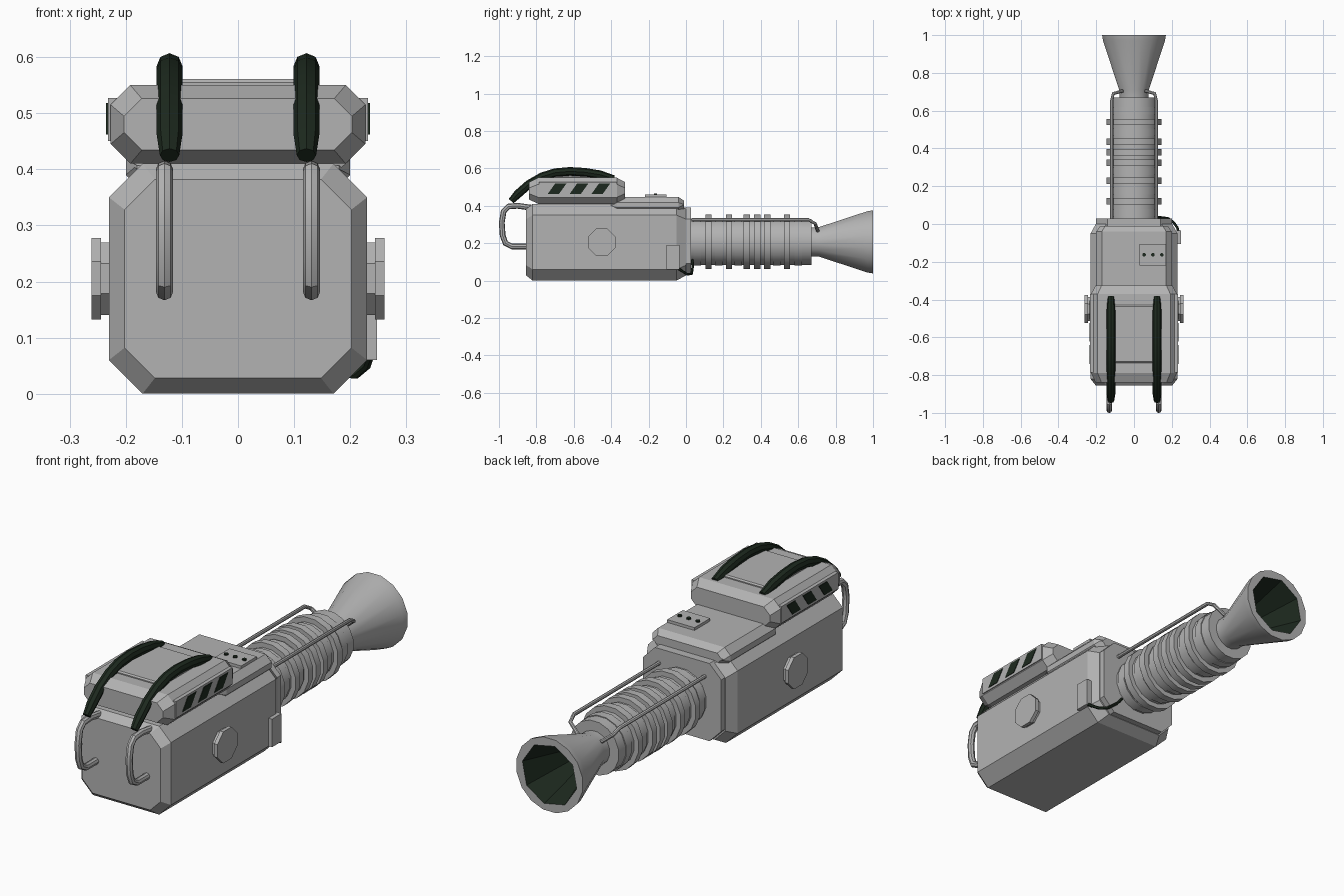
import bpy, bmesh, math
from mathutils import Vector

cube = bpy.data.objects.get("Cube")
if cube:
    bpy.data.objects.remove(cube, do_unlink=True)


def material(name, rgb):
    m = bpy.data.materials.new(name)
    m.use_nodes = True
    m.diffuse_color = (*rgb, 1)
    bsdf = m.node_tree.nodes["Principled BSDF"]
    bsdf.inputs["Base Color"].default_value = (*rgb, 1)
    bsdf.inputs["Roughness"].default_value = 0.8
    return m


GREY = material("light grey metal", (0.45, 0.45, 0.45))
DARK = material("dark green rubber", (0.012, 0.022, 0.013))
AXIS_Z = 0.207


def finish(name, bm, mats, smooth=False):
    bmesh.ops.recalc_face_normals(bm, faces=bm.faces)
    me = bpy.data.meshes.new(name)
    bm.to_mesh(me)
    bm.free()
    for m in mats:
        me.materials.append(m)
    ob = bpy.data.objects.new(name, me)
    bpy.context.collection.objects.link(ob)
    if smooth:
        bpy.ops.object.select_all(action='DESELECT')
        ob.select_set(True)
        bpy.context.view_layer.objects.active = ob
        bpy.ops.object.shade_smooth_by_angle(angle=math.radians(35))
    return ob


def loft(bm, rings):
    """Join equal-length point rings with quads and cap both ends."""
    vs = [[bm.verts.new(p) for p in r] for r in rings]
    n = len(vs[0])
    for a, b in zip(vs, vs[1:]):
        for i in range(n):
            bm.faces.new((a[i], a[(i + 1) % n], b[(i + 1) % n], b[i]))
    caps = [bm.faces.new(vs[0]), bm.faces.new(vs[-1])]
    return caps


def octagon(y, hx, z0, z1, c, cx=0):
    half = [(hx - c, z0), (hx, z0 + c), (hx, z1 - c), (hx - c, z1)]
    pts = half + [(-x, z) for x, z in reversed(half)]
    return [(x + cx, y, z) for x, z in pts]


def chamfered(name, hx, z0, z1, c, y0, y1, inset, front, back):
    """Octagonal prism along y with bevelled ends."""
    bm = bmesh.new()
    small = (hx - inset, z0 + inset, z1 - inset, c * 0.9)
    loft(bm, [octagon(y0, *small), octagon(y0 + front, hx, z0, z1, c),
              octagon(y1 - back, hx, z0, z1, c), octagon(y1, *small)])
    return finish(name, bm, [GREY])


def box(name, lo, hi, mat=GREY, bevel=0):
    bm = bmesh.new()
    bmesh.ops.create_cube(bm, size=1)
    for v in bm.verts:
        v.co = [a + (b - a) * (t + 0.5) for a, b, t in zip(lo, hi, v.co)]
    if bevel:
        bmesh.ops.bevel(bm, geom=bm.edges[:], offset=bevel, segments=1, affect='EDGES')
    return finish(name, bm, [mat])


def lathe(name, profile, sides=16, dark_after=None):
    """Revolve (y, radius, is_octagonal) around the barrel axis."""
    bm = bmesh.new()
    rings = []
    for y, r, octa in profile:
        ring = []
        for i in range(sides):
            a = 2 * math.pi * (i + 0.5 * (not octa) + 0.5 * octa) / sides
            k = math.cos(math.pi / 8) if octa and i % 2 else 1
            ring.append((r * k * math.cos(a), y, AXIS_Z + r * k * math.sin(a)))
        rings.append(ring)
    caps = loft(bm, rings)
    if dark_after is not None:
        bm.faces.ensure_lookup_table()
        for f in bm.faces[dark_after * sides:]:
            f.material_index = 1
        caps[0].material_index = 0
    return finish(name, bm, [GREY, DARK], smooth=True)


def disc(name, centre, axis, radius, thick, sides, mat):
    bm = bmesh.new()
    bmesh.ops.create_cone(bm, cap_ends=True, segments=sides, radius1=radius,
                          radius2=radius, depth=thick)
    turn = Vector((0, 0, 1)).rotation_difference(Vector(axis)).to_matrix()
    spin = math.pi / sides
    for v in bm.verts:
        x, y, z = v.co
        v.co = turn @ Vector((x * math.cos(spin) - y * math.sin(spin),
                              x * math.sin(spin) + y * math.cos(spin), z)) + Vector(centre)
    return finish(name, bm, [mat])


def tube(name, path, radius, mat, sides=8, taper=1.0):
    """Sweep a round section along a path of points."""
    pts = [Vector(p) for p in path]
    bm = bmesh.new()
    rings = []
    ref = None
    for i, p in enumerate(pts):
        t = (pts[min(i + 1, len(pts) - 1)] - pts[max(i - 1, 0)]).normalized()
        if ref is None:
            ref = t.cross(Vector((1, 0, 0) if abs(t.x) < 0.7 else (0, 0, 1)))
        u = (ref - t * ref.dot(t)).normalized()
        ref, w = u, t.cross(u)
        r = radius * (taper if i in (0, len(pts) - 1) else 1)
        rings.append([p + r * (u * math.cos(a) + w * math.sin(a))
                      for a in (2 * math.pi * k / sides for k in range(sides))])
    loft(bm, rings)
    return finish(name, bm, [mat], smooth=True)


# Main housing, upper pack, rear deck and rear plate
chamfered("housing", 0.23, 0, 0.41, 0.06, -0.855, 0, 0.028, 0.035, 0.05)
chamfered("upper_pack", 0.227, 0.41, 0.55, 0.035, -0.84, -0.325, 0.024, 0.05, 0.045)
box("pack_lid", (-0.125, -0.735, 0.54), (0.125, -0.43, 0.561), bevel=0.006)
chamfered("rear_deck", 0.2, 0.36, 0.447, 0.03, -0.4, -0.01, 0.02, 0.03, 0.03)
bm = bmesh.new()
loft(bm, [octagon(y, 0.2, 0.03, 0.39, 0.06) for y in (-0.01, 0.028)])
finish("rear_plate", bm, [GREY])

# Control panel with three buttons
box("control_panel", (0.03, -0.22, 0.44), (0.17, -0.105, 0.46))
for i in range(3):
    disc(f"button_{i + 1}", (0.053 + 0.047 * i, -0.163, 0.462), (0, 0, 1), 0.01, 0.008, 8, DARK)

# Barrel with ribs and flared muzzle
lathe("barrel", [(0.02, 0.125, 0), (0.67, 0.125, 0)])
for i, y in enumerate((0.12, 0.23, 0.325, 0.38, 0.435, 0.54)):
    lathe(f"barrel_rib_{i + 1}", [(y - 0.017, 0.148, 0), (y + 0.017, 0.148, 0)])
for i, y in enumerate((0.06, 0.175, 0.28, 0.485, 0.6)):
    lathe(f"barrel_band_{i + 1}", [(y - 0.02, 0.129, 0), (y + 0.02, 0.129, 0)])
lathe("muzzle", [(0.66, 0.078, 0), (0.71, 0.08, 0), (0.97, 0.167, 0), (1.0, 0.172, 0),
                 (1.0, 0.142, 1), (0.74, 0.055, 1)], dark_after=4)

# Parts mirrored on both sides
for s, side in ((1, "left"), (-1, "right")):
    # Side knob made of two stacked octagons
    disc(f"{side}_knob_base", (s * 0.236, -0.45, AXIS_Z - 0.002), (s, 0, 0), 0.07, 0.03, 8, GREY)
    disc(f"{side}_knob_cap", (s * 0.2525, -0.45, AXIS_Z - 0.002), (s, 0, 0), 0.079, 0.017, 8, GREY)

    # Striped plate on the pack
    box(f"{side}_stripe_plate", (s * 0.2, -0.785, 0.45), (s * 0.232, -0.37, 0.527))
    for i in range(3):
        y = -0.74 + 0.117 * i
        quad = [(y, 0.462), (y + 0.06, 0.462), (y + 0.1, 0.518), (y + 0.04, 0.518)]
        bm = bmesh.new()
        loft(bm, [[(s * x, a, z) for a, z in quad] for x in (0.23, 0.235)])
        finish(f"{side}_stripe_{i + 1}", bm, [DARK])

    # Rubber carrying strap over the pack
    strap = [(-0.935, 0.425), (-0.9, 0.462), (-0.84, 0.515), (-0.77, 0.555), (-0.7, 0.577),
             (-0.62, 0.584), (-0.54, 0.579), (-0.46, 0.566), (-0.385, 0.545)]
    tube(f"{side}_strap", [(s * 0.122, y, z) for y, z in strap], 0.023, DARK, taper=0.75)

    # Front handle loop
    handle = [(-0.83, 0.39), (-0.9, 0.4), (-0.95, 0.396), (-0.975, 0.37), (-0.985, 0.31),
              (-0.98, 0.24), (-0.965, 0.2), (-0.93, 0.182), (-0.84, 0.182)]
    tube(f"{side}_handle", [(s * 0.131, y, z) for y, z in handle], 0.0155, GREY)

    # Guide rod along the barrel, bent into the neck
    rod = [(0.117, 0.03, 0.325), (0.117, 0.655, 0.325), (0.11, 0.69, 0.305), (0.06, 0.705, 0.265)]
    tube(f"{side}_guide_rod", [(s * x, y, z) for x, y, z in rod], 0.009, GREY)

# Side junction box and its cable
box("junction_box", (0.215, -0.105, 0.06), (0.248, -0.035, 0.19))
tube("cable", [(0.236, -0.045, 0.068), (0.23, -0.02, 0.05), (0.21, 0.008, 0.033),
               (0.18, 0.03, 0.036), (0.13, 0.036, 0.075), (0.1, 0.034, 0.11)],
     0.007, DARK, sides=6)
